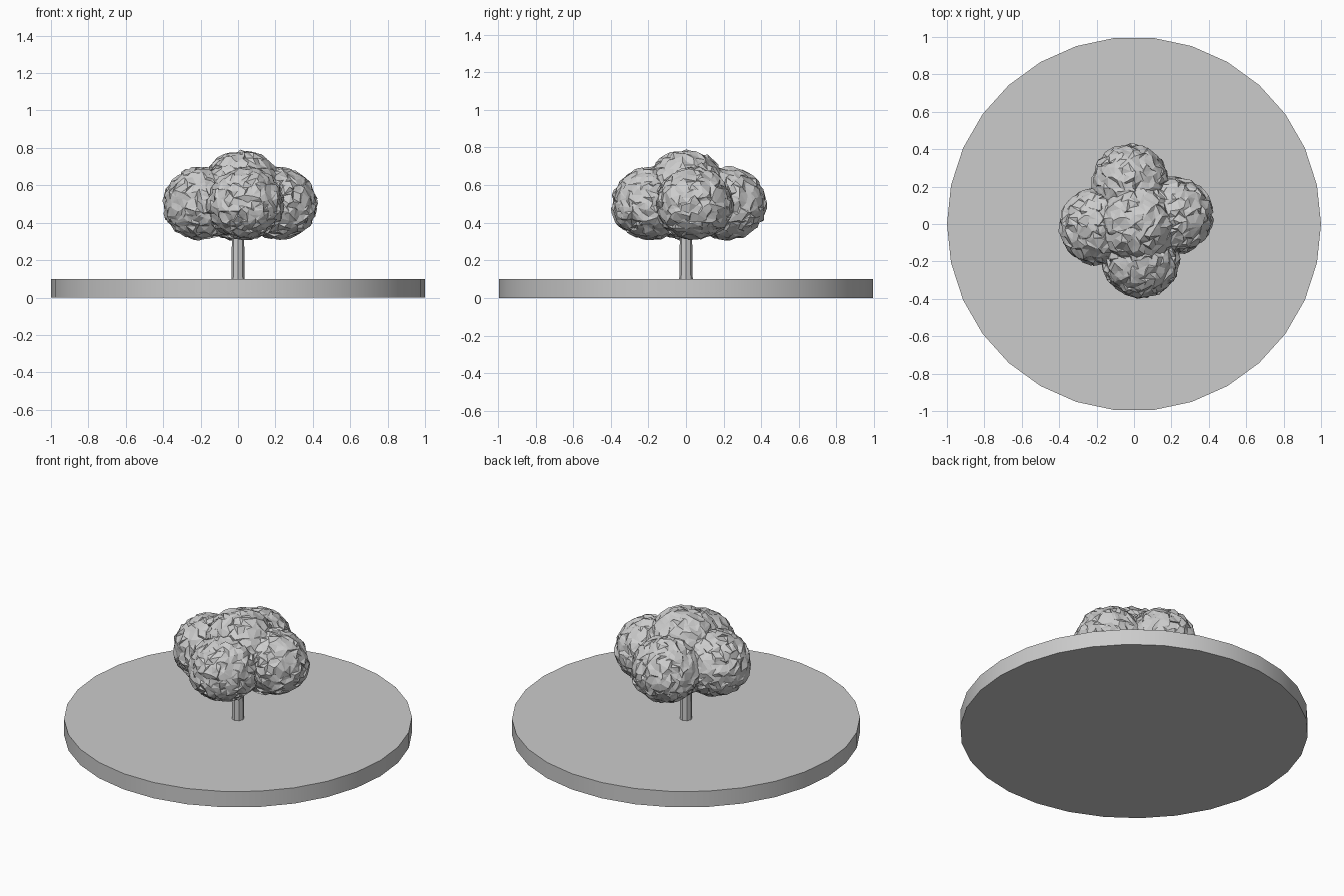
import bpy, bmesh, math, random
from mathutils import Vector

cube = bpy.data.objects.get("Cube")
if cube:
    bpy.data.objects.remove(cube, do_unlink=True)

random.seed(7)

grey = bpy.data.materials.new("plain_grey")
grey.use_nodes = True
colour = (0.6, 0.6, 0.6, 1)
grey.diffuse_color = colour
grey.node_tree.nodes["Principled BSDF"].inputs["Base Color"].default_value = colour


def add_object(name, bm):
    mesh = bpy.data.meshes.new(name)
    bm.normal_update()
    bm.to_mesh(mesh)
    bm.free()
    mesh.materials.append(grey)
    obj = bpy.data.objects.new(name, mesh)
    bpy.context.collection.objects.link(obj)
    return obj


def column(name, sides, bottom, top, z0, z1):
    """Capped prism or taper between two heights."""
    bm = bmesh.new()
    bmesh.ops.create_cone(bm, cap_ends=True, segments=sides, radius1=bottom,
                          radius2=top, depth=z1 - z0)
    # Put a corner on the x axis
    first = bm.verts[:][0].co
    turn = -math.atan2(first.y, first.x)
    for v in bm.verts:
        r, a = math.hypot(v.co.x, v.co.y), math.atan2(v.co.y, v.co.x) + turn
        v.co = (r * math.cos(a), r * math.sin(a), v.co.z + (z0 + z1) / 2)
    return add_object(name, bm)


def crumpled_clump(name, centre, radius, underside):
    """Leafy ball with jagged facets and a flatter underside."""
    bm = bmesh.new()
    bmesh.ops.create_icosphere(bm, subdivisions=4, radius=1)
    for v in bm.verts:
        n = v.co.normalized()
        jitter = Vector([random.uniform(-1, 1) for _ in range(3)])
        p = n * (radius + random.uniform(-0.014, 0.006))
        p += (jitter - n * jitter.dot(n)) * 0.017
        if p.z < 0:
            p.z *= underside
        v.co = p + Vector(centre)
    return add_object(name, bm)


# Round base with smooth rim
base = column("ground_disc", 30, 1, 1, 0, 0.1)
bpy.context.view_layer.objects.active = base
base.select_set(True)
bpy.ops.object.shade_smooth_by_angle(angle=math.radians(30))
base.select_set(False)

# Trunk
column("trunk", 8, 0.036, 0.03, 0.1, 0.5)

# Crown: a top clump with four around it, each a quarter turn apart
crumpled_clump("crown_top", (0.02, 0, 0.565), 0.222, 0.85)
for i, name in enumerate(("left", "back", "right", "front")):
    angle = math.radians(8 + 90 * i)
    centre = (0.01 + 0.207 * math.cos(angle), 0.015 + 0.207 * math.sin(angle), 0.49)
    crumpled_clump("crown_" + name, centre, 0.208, 0.87)
